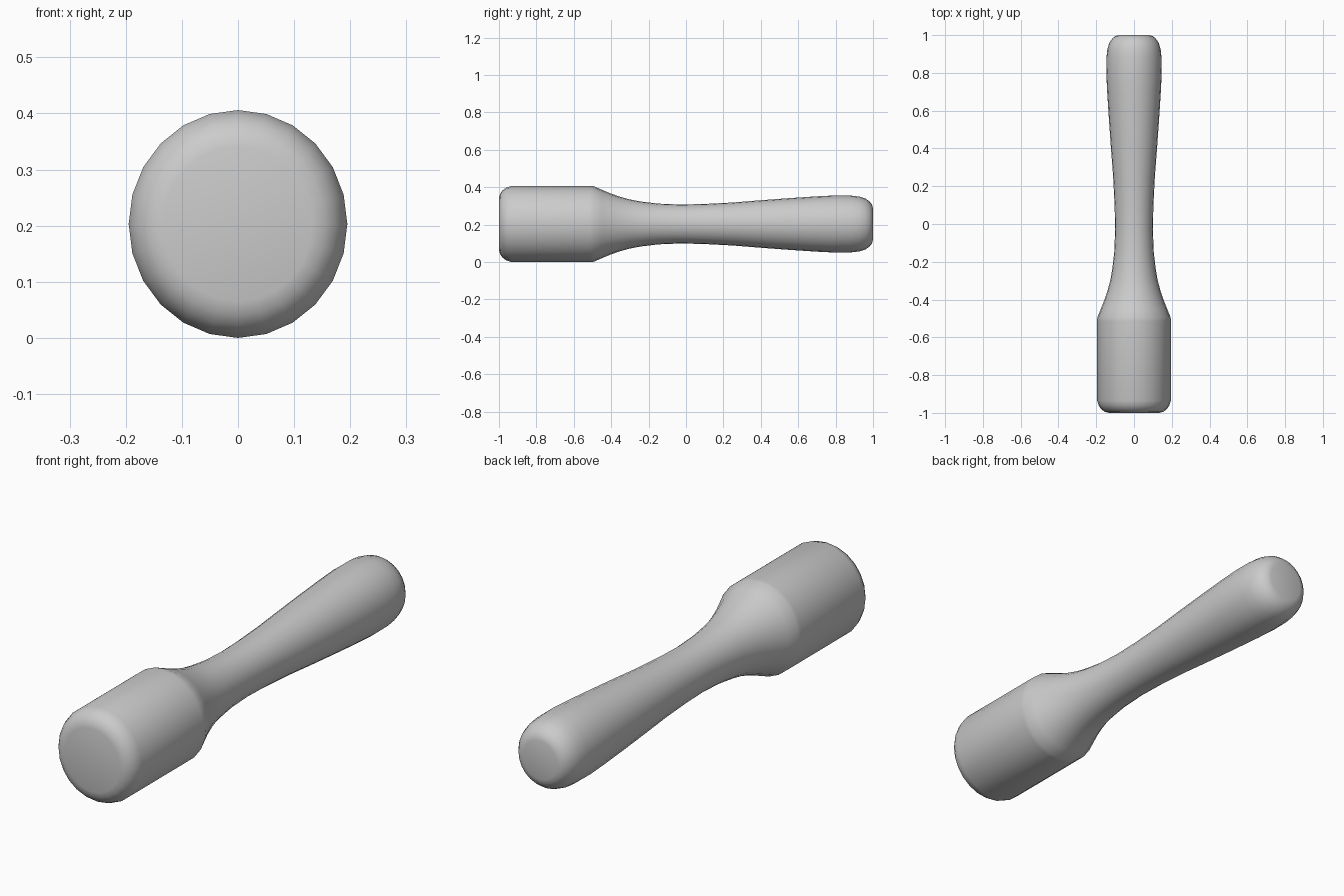
import bpy, bmesh, math

if "Cube" in bpy.data.objects:
    bpy.data.objects.remove(bpy.data.objects["Cube"], do_unlink=True)

SIDES = 24
CENTRE_Z = 0.203
WIDTH_SCALE = 0.96  # cross-section is slightly narrower than tall

# Plain grey material
grey = bpy.data.materials.new("plain grey")
grey.use_nodes = True
colour = (0.6, 0.6, 0.6, 1.0)
grey.diffuse_color = colour
grey.node_tree.nodes["Principled BSDF"].inputs["Base Color"].default_value = colour

# Turned profile, as (position along y, radius)
head = [(-1.0, 0.138), (-0.994, 0.162), (-0.98, 0.181), (-0.962, 0.194),
        (-0.935, 0.203), (-0.515, 0.203), (-0.495, 0.2025)]
neck = [(-0.45, 0.183), (-0.40, 0.162), (-0.35, 0.145), (-0.30, 0.131),
        (-0.24, 0.120), (-0.15, 0.109), (-0.03, 0.104)]
grip = [(0.10, 0.107), (0.25, 0.115), (0.40, 0.127), (0.55, 0.138),
        (0.70, 0.148), (0.80, 0.153), (0.88, 0.152)]
butt = [(0.925, 0.147), (0.96, 0.136), (0.983, 0.119), (0.995, 0.102), (1.0, 0.084)]


def turned_part(name, profile):
    """Sweep a profile around the y axis and close both flat ends."""
    bm = bmesh.new()
    rings = []
    for y, r in profile:
        rings.append([bm.verts.new((r * WIDTH_SCALE * math.sin(a), y, CENTRE_Z + r * math.cos(a)))
                      for a in (2 * math.pi * i / SIDES for i in range(SIDES))])
    for a, b in zip(rings, rings[1:]):
        for i in range(SIDES):
            j = (i + 1) % SIDES
            bm.faces.new((a[i], a[j], b[j], b[i]))
    bm.faces.new(rings[0])
    bm.faces.new(rings[-1])
    bmesh.ops.recalc_face_normals(bm, faces=bm.faces[:])
    mesh = bpy.data.meshes.new(name)
    bm.to_mesh(mesh)
    bm.free()
    mesh.materials.append(grey)
    obj = bpy.data.objects.new(name, mesh)
    bpy.context.collection.objects.link(obj)
    return obj


# One continuous turned piece: heavy head, slim neck, flared grip, rounded butt
masher = turned_part("turned_masher", head + neck + grip + butt)
bpy.ops.object.select_all(action='DESELECT')
masher.select_set(True)
bpy.context.view_layer.objects.active = masher
bpy.ops.object.shade_smooth_by_angle(angle=math.radians(50))
